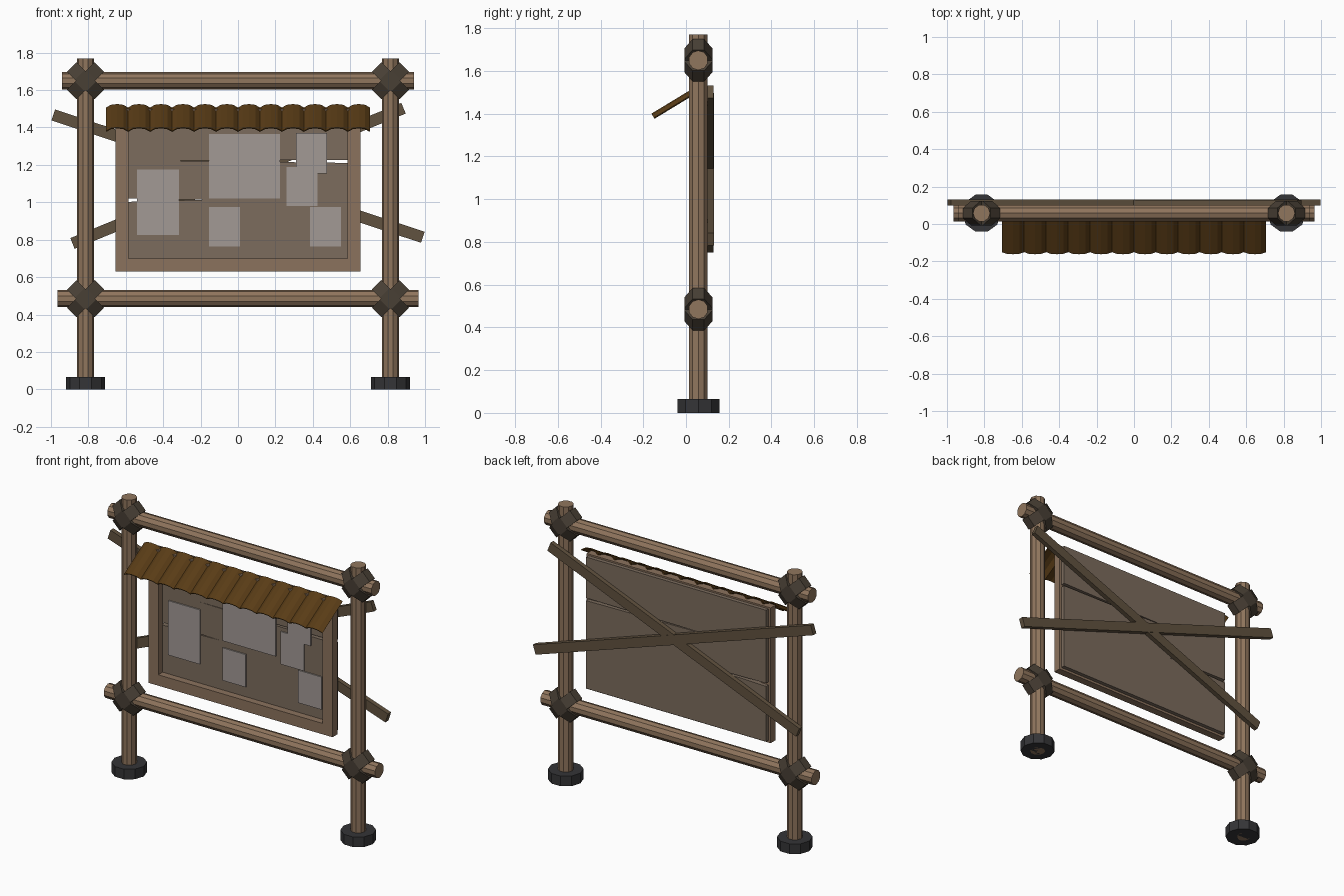
import bpy, bmesh, math
from mathutils import Matrix, Vector

if "Cube" in bpy.data.objects:
    bpy.data.objects.remove(bpy.data.objects["Cube"])

YC = 0.058  # depth of the pole frame centre


def mat(name, r, g, b):
    m = bpy.data.materials.new(name)
    m.diffuse_color = (r, g, b, 1)
    m.use_nodes = True
    m.node_tree.nodes["Principled BSDF"].inputs["Base Color"].default_value = m.diffuse_color
    return m


POLE = mat("pole_wood", 0.28, 0.18, 0.11)
FRAME = mat("frame_wood", 0.26, 0.17, 0.11)
PANEL = mat("panel_wood", 0.20, 0.15, 0.11)
PLANK = mat("dark_wood", 0.12, 0.085, 0.05)
ROPE = mat("rope", 0.065, 0.05, 0.035)
ROOF = mat("roof_sheet", 0.10, 0.045, 0.008)
FOOT = mat("foot_dark", 0.035, 0.035, 0.038)
PAPER = mat("paper", 0.36, 0.32, 0.30)


def finish(name, bm, material):
    bmesh.ops.recalc_face_normals(bm, faces=bm.faces)
    me = bpy.data.meshes.new(name)
    bm.to_mesh(me)
    bm.free()
    me.materials.append(material)
    ob = bpy.data.objects.new(name, me)
    bpy.context.collection.objects.link(ob)
    return ob


def prism(name, matrix, sides, material):
    """Unit-radius cylinder, z from -1 to 1, with flats on its axes."""
    bm = bmesh.new()
    bmesh.ops.create_cone(bm, cap_ends=True, segments=sides, radius1=1, radius2=1, depth=2,
                          matrix=matrix @ Matrix.Rotation(math.pi / sides, 4, 'Z'))
    return finish(name, bm, material)


def box(name, x0, x1, y0, y1, z0, z1, material, angle=0):
    bm = bmesh.new()
    c = Vector(((x0 + x1) / 2, (y0 + y1) / 2, (z0 + z1) / 2))
    bmesh.ops.create_cube(bm, size=1, matrix=Matrix.Translation(c) @ Matrix.Rotation(angle, 4, 'Y')
                          @ Matrix.Diagonal((x1 - x0, y1 - y0, z1 - z0, 1)))
    return finish(name, bm, material)


def extrude_xz(name, pts, y0, y1, material):
    bm = bmesh.new()
    f = bm.faces.new([bm.verts.new((x, y0, z)) for x, z in pts])
    r = bmesh.ops.extrude_face_region(bm, geom=[f], use_keep_orig=True)
    for v in r["geom"]:
        if isinstance(v, bmesh.types.BMVert):
            v.co.y = y1
    return finish(name, bm, material)


T, D, R = Matrix.Translation, Matrix.Diagonal, Matrix.Rotation

# Posts, feet and rope lashings
for side, x in (("left", -0.815), ("right", 0.815)):
    prism(side + "_post", T((x, YC, 0.885)) @ D((0.046, 0.046, 0.885, 1)), 10, POLE)
    prism(side + "_foot", T((x, YC, 0.0325)) @ D((0.104, 0.104, 0.0325, 1)), 10, FOOT)
    for level, z in (("lower", 0.485), ("upper", 1.65)):
        for i, s in enumerate((1, -1)):
            prism(f"{side}_{level}_lashing_{i + 1}",
                  T((x, YC, z)) @ R(s * math.pi / 4, 4, 'Y') @ D((0.113, 0.071, 0.036, 1)), 8, ROPE)

# Horizontal poles
for name, z, half in (("lower_pole", 0.485, 0.965), ("upper_pole", 1.65, 0.94)):
    prism(name, T((0, YC, z)) @ R(math.pi / 2, 4, 'Y') @ D((0.046, 0.046, half, 1)), 10, POLE)

# Board frame
FX, IX, Z0, Z1 = 0.655, 0.585, 0.63, 1.50
box("frame_left", -FX, -IX, 0.025, 0.075, Z0, Z1, FRAME)
box("frame_right", IX, FX, 0.025, 0.075, Z0, Z1, FRAME)
box("frame_bottom", -IX, IX, 0.025, 0.075, Z0, Z0 + 0.07, FRAME)
box("frame_top", -IX, IX, 0.025, 0.075, Z1 - 0.07, Z1, FRAME)

# Back panel with two tapering cracks
extrude_xz("back_panel", [(-0.64, 0.645), (0.64, 0.645), (0.64, 1.21), (-0.34, 1.222), (0.64, 1.227),
                          (0.64, 1.49), (-0.64, 1.49), (-0.64, 1.021), (-0.18, 1.014), (-0.64, 1.001)],
           0.07, 0.1, PANEL)

# Pinned notices
notices = [(-0.54, -0.315, 0.825, 1.175), (-0.155, 0.225, 1.02, 1.365), (0.31, 0.475, 1.155, 1.37),
           (0.26, 0.425, 0.98, 1.19), (-0.155, 0.01, 0.765, 0.975), (0.385, 0.55, 0.765, 0.975)]
for i, (x0, x1, z0, z1) in enumerate(notices):
    box(f"notice_{i + 1}", x0, x1, 0.062 - 0.004 * (i == 2), 0.071, z0, z1, PAPER)

# Crossed planks on the back
for name, xa, za, xb, zb, y in (("brace_falling", -0.988, 1.467, 0.988, 0.813, 0.131),
                                ("brace_rising", -0.885, 0.78, 0.885, 1.503, 0.129)):
    cx, cz, h = (xa + xb) / 2, (za + zb) / 2, math.hypot(xb - xa, zb - za) / 2
    box(name, cx - h, cx + h, 0.1, y, cz - 0.031, cz + 0.031, PLANK, -math.atan2(zb - za, xb - xa))

# Corrugated roof sheet
bm = bmesh.new()
tilt = math.atan2(0.115, 0.19)
normal = Vector((0, -math.sin(tilt), math.cos(tilt)))
waves, prev = 12, None
heights = (0.0, 0.017, 0.022, 0.017)
steps = (0.0, 0.22, 0.5, 0.78)
for k in range(waves * 4 + 1):
    x = -0.705 + 1.41 * (k // 4 + steps[k % 4]) / waves
    row = [bm.verts.new(Vector((x, y, z)) + normal * heights[k % 4])
           for y, z in ((-0.149, 1.379), (0.057, 1.504))]
    if prev:
        bm.faces.new((prev[0], row[0], row[1], prev[1]))
    prev = row
roof = finish("corrugated_roof", bm, ROOF)
sol = roof.modifiers.new("thickness", 'SOLIDIFY')
sol.thickness = 0.006
sol.offset = 0
